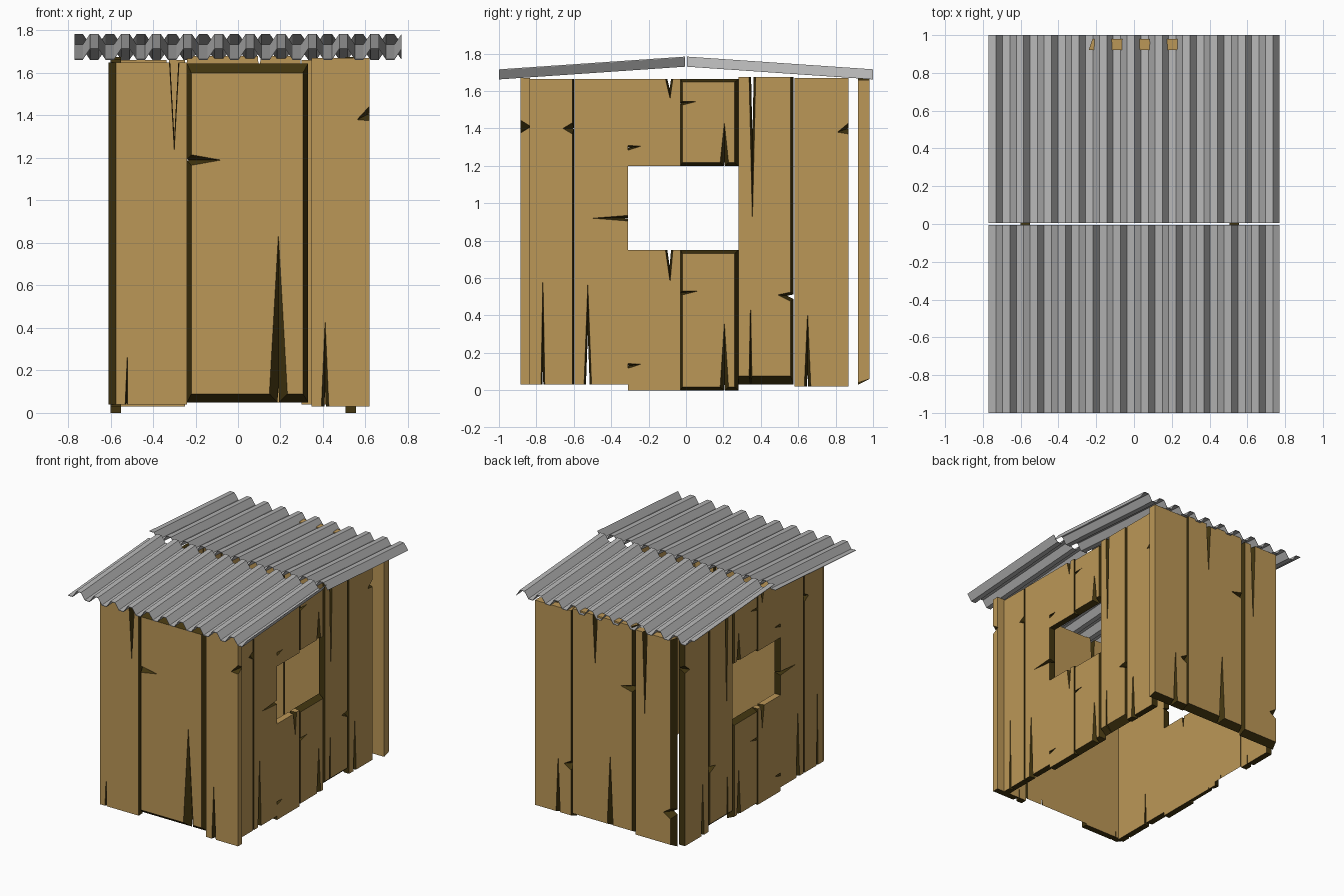
import bpy, bmesh

old = bpy.data.objects.get("Cube")
if old:
    bpy.data.objects.remove(old, do_unlink=True)


def material(name, rgb):
    m = bpy.data.materials.new(name)
    m.use_nodes = True
    color = (*rgb, 1)
    m.diffuse_color = color
    m.node_tree.nodes["Principled BSDF"].inputs["Base Color"].default_value = color
    return m


wood = material("tan_wood", (0.50, 0.31, 0.095))
edge = material("dark_wood_edge", (0.055, 0.036, 0.005))
metal = material("grey_metal", (0.46, 0.46, 0.46))


def finish(name, bm, mats):
    bmesh.ops.recalc_face_normals(bm, faces=bm.faces)
    mesh = bpy.data.meshes.new(name)
    bm.to_mesh(mesh)
    bm.free()
    for m in mats:
        mesh.materials.append(m)
    obj = bpy.data.objects.new(name, mesh)
    bpy.context.collection.objects.link(obj)
    return obj


# Each wall maps (along, height, depth behind its outer face) to space
WALLS = {
    "front": lambda u, z, d: (u, d - 0.885, z),
    "back": lambda u, z, d: (u, 0.98 - d, z),
    "left": lambda u, z, d: (0.555 - d, u, z),
    "right": lambda u, z, d: (d - 0.6, u, z),
}


def outline(u0, u1, z0, z1, notches, shrink):
    """Rectangle with split notches: list of (point, side of following edge)."""
    runs = (("b", u0, z0, u1, z0), ("r", u1, z0, u1, z1),
            ("t", u1, z1, u0, z1), ("l", u0, z1, u0, z0))
    pts = []
    for side, ax, az, bx, bz in runs:
        pts.append(((ax, az), side))
        mine = [n for n in notches if n[0] == side]
        mine.sort(key=lambda n: n[1], reverse=side in "tl")
        for _, pos, depth, width, lean, through in mine:
            s = through if shrink else 1
            half = width * s / 2 * (-1 if side in "tl" else 1)
            into = depth * s * (1 if side in "bl" else -1)
            tri = ((-half, 0, "x"), (lean * s, into, "x"), (half, 0, side))
            for along, inward, tag in tri:
                if side in "bt":
                    pts.append(((pos + along, az + inward), tag))
                else:
                    pts.append(((ax + inward, pos + along), tag))
    return pts


def plank(wall, name, u0, u1, z0, z1, notches=(), bevel=(0, 0, 0, 0), pale="", thick=0.05):
    """Board with split notches; bevel insets the outer face left, right, bottom, top."""
    put = WALLS[wall]
    l, r, b, t = bevel
    outer = outline(u0 + l, u1 - r, z0 + b, z1 - t, notches, False)
    inner = outline(u0, u1, z0, z1, notches, True)
    bm = bmesh.new()
    fv = [bm.verts.new(put(*p, 0)) for p, _ in outer]
    bv = [bm.verts.new(put(*p, thick)) for p, _ in inner]
    bm.faces.new(fv)
    bm.faces.new(bv[::-1])
    for i, (_, tag) in enumerate(outer):
        j = (i + 1) % len(fv)
        f = bm.faces.new((fv[i], bv[i], bv[j], fv[j]))
        f.material_index = 0 if tag in pale else 1
    finish(wall + "_" + name, bm, (wood, edge))


# Front wall
plank("front", "plank_a", -0.61, -0.24, 0.04, 1.65,
      [("t", -0.30, 0.41, 0.045, 0, 0.85), ("b", -0.525, 0.25, 0.012, 0.005, 0.2)],
      (0.035, 0, 0, 0), "t")
plank("front", "plank_b", -0.24, 0.33, 0.05, 1.645,
      [("b", 0.19, 0.75, 0.085, 0, 0.1), ("l", 1.19, 0.14, 0.05, 0, 0.1)],
      (0.02, 0.025, 0.04, 0.045))
plank("front", "plank_c", 0.345, 0.62, 0.03, 1.67,
      [("b", 0.41, 0.41, 0.035, 0, 0.2), ("r", 1.41, 0.06, 0.07, -0.03, 0.1)],
      (0, 0, 0, 0), "tr")

# Back wall
plank("back", "plank_a", 0.30, 0.62, 0.04, 1.66,
      [("b", 0.42, 0.45, 0.035, 0, 0.2), ("l", 0.45, 0.06, 0.07, 0, 0.2)],
      (0.01, 0, 0.02, 0), "tr", 0.06)
plank("back", "plank_b", -0.24, 0.295, 0.05, 1.68,
      [("t", 0.10, 0.40, 0.04, 0, 0.3), ("b", -0.03, 0.55, 0.05, 0, 0.1),
       ("l", 1.19, 0.10, 0.05, 0, 0.1)],
      (0.02, 0, 0.03, 0), "t", 0.06)
plank("back", "plank_c", -0.57, -0.25, 0.03, 1.66,
      [("t", -0.33, 0.65, 0.04, 0, 0.3), ("l", 0.3, 0.06, 0.08, 0, 0.5)],
      (0.02, 0, 0.03, 0), "t", 0.06)

# Side walls share one layout, each with a window opening
for side in ("left", "right"):
    plank(side, "plank_a", -0.84, -0.60, 0.03, 1.665,
          [("b", -0.765, 0.6, 0.02, 0, 0.2), ("r", 1.40, 0.05, 0.06, 0, 0.1)],
          (0, 0.008, 0, 0), "t")
    plank(side, "plank_b", -0.595, -0.31, 0.03, 1.665,
          [("b", -0.525, 0.54, 0.04, 0, 0.5), ("r", 0.92, 0.19, 0.03, 0, 0.1)],
          (0, 0, 0, 0), "t")
    # Short boards above and below the window
    for label, z0, z1 in (("lower", 0.0, 0.75), ("upper", 1.2, 1.665)):
        split = (z1 - z0) * 0.46
        plank(side, label + "_board_a", -0.31, -0.03, z0, z1,
              [("t", -0.09, split * 0.5, 0.04, 0.005, 0.5),
               ("l", z0 + 0.12 * (z1 - z0) + 0.04, 0.07, 0.025, 0.01, 0.1)],
              (0, 0, 0, 0), "t")
        plank(side, label + "_board_b", -0.03, 0.28, z0, z1,
              [("b", 0.205, split, 0.045, 0, 0.1),
               ("l", z1 - 0.13 - 0.1 * (z1 - z0 > 0.6), 0.08, 0.02, 0.01, 0.1)],
              (0.01, 0.02, 0.018, 0.018))
    plank(side, "plank_c", 0.28, 0.575, 0.03, 1.675,
          [("t", 0.355, 0.78, 0.035, 0, 0.4), ("b", 0.345, 0.42, 0.015, 0, 0.1),
           ("r", 0.50, 0.07, 0.05, 0.01, 0.5)],
          (0, 0.015, 0.045, 0), "t")
    plank(side, "plank_d", 0.58, 0.87, 0.02, 1.67,
          [("b", 0.65, 0.40, 0.035, 0, 0.2), ("r", 1.40, 0.06, 0.06, -0.02, 0.1)],
          (0, 0, 0, 0), "t")

# Corrugated roof sheets
WIDTH, WAVES, RISE, SHEET = 1.54, 10.5, 0.05, 0.004
pitch = WIDTH / WAVES


def roof_sheet(name, direction, shift):
    xs = {0.0, WIDTH}
    for k in range(-1, 13):
        for step in (0, 0.27, 0.5, 0.77):
            x = (k + step + shift) * pitch
            if 0 < x < WIDTH:
                xs.add(x)

    def height(x):
        p = (x / pitch - shift) % 1
        if p < 0.27:
            return RISE
        if p < 0.5:
            return RISE * (0.5 - p) / 0.23
        return 0 if p < 0.77 else RISE * (p - 0.77) / 0.23

    bm = bmesh.new()
    rows = []
    for x in sorted(xs):
        top = []
        for y, base in ((0.005, 1.73), (1.0, 1.662)):
            for lift in (0, SHEET):
                top.append(bm.verts.new((x - WIDTH / 2, y * direction, base + height(x) + lift)))
        rows.append((top[0], top[1], top[3], top[2]))
    for a, b in zip(rows, rows[1:]):
        for i in range(4):
            j = (i + 1) % 4
            bm.faces.new((a[i], a[j], b[j], b[i]))
    bm.faces.new(rows[0])
    bm.faces.new(rows[-1][::-1])
    finish(name, bm, (metal,))


roof_sheet("front_roof_sheet", -1, 0.5)
roof_sheet("back_roof_sheet", 1, 0.0)
